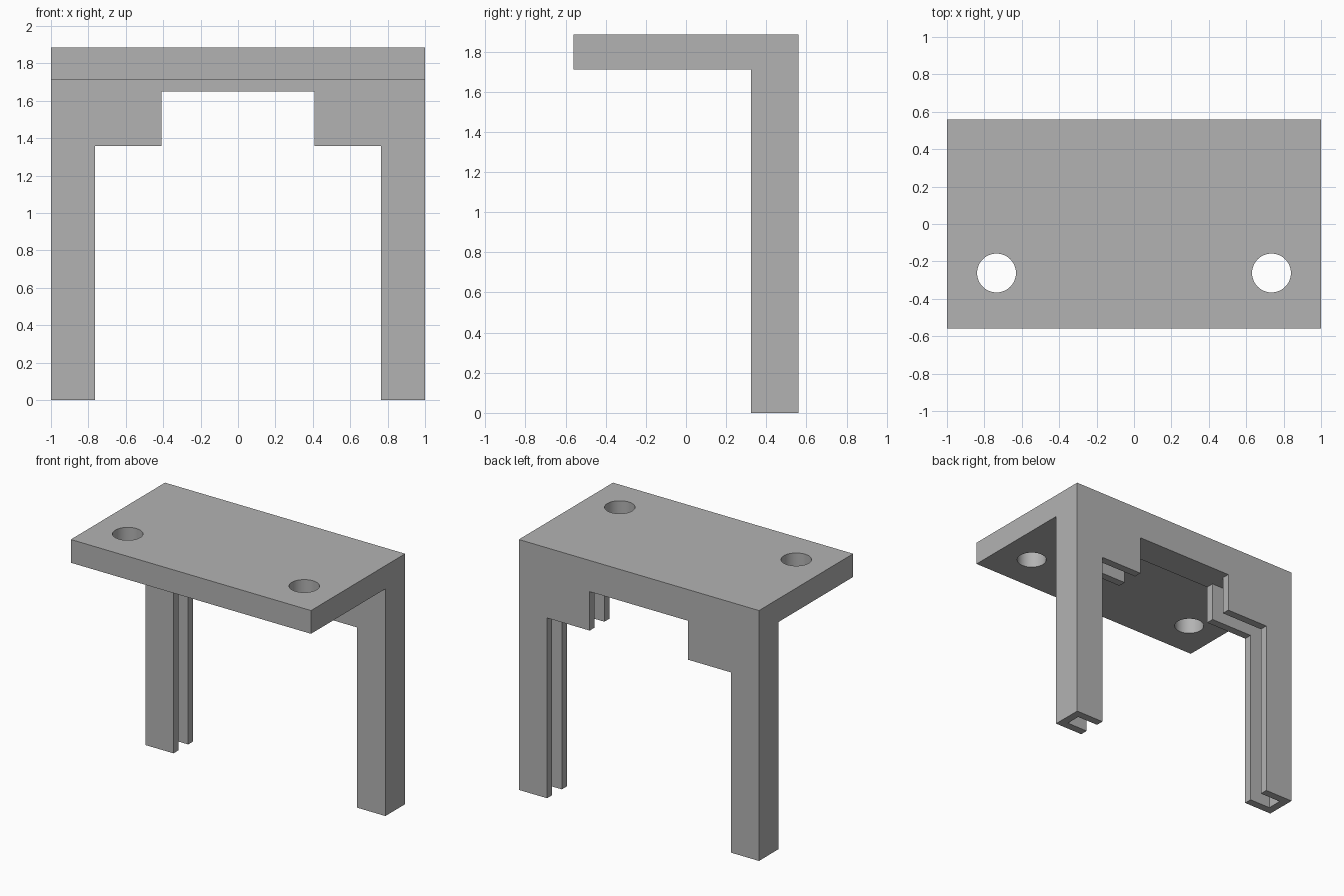
import bpy
import bmesh
import math
from mathutils import Vector

default = bpy.data.objects.get("Cube")
if default:
    bpy.data.objects.remove(default, do_unlink=True)

WALL = 0.06
BACK, INNER = 0.56, 0.325      # y range of the upright
TOP, SHELF = 1.885, 1.71       # z range of the shelf
CEILING = SHELF - WALL

grey = bpy.data.materials.new("plain grey")
grey.use_nodes = True
colour = (0.45, 0.45, 0.45, 1)
grey.diffuse_color = colour
grey.node_tree.nodes["Principled BSDF"].inputs["Base Color"].default_value = colour


def extrude_profile(name, points, direction):
    """Solid made by pushing a closed profile along a direction."""
    bm = bmesh.new()
    face = bm.faces.new([bm.verts.new(p) for p in points])
    moved = bmesh.ops.extrude_face_region(bm, geom=[face])["geom"]
    bmesh.ops.translate(bm, vec=Vector(direction),
                        verts=[v for v in moved if isinstance(v, bmesh.types.BMVert)])
    bmesh.ops.recalc_face_normals(bm, faces=bm.faces[:])
    mesh = bpy.data.meshes.new(name)
    bm.to_mesh(mesh)
    bm.free()
    mesh.materials.append(grey)
    obj = bpy.data.objects.new(name, mesh)
    bpy.context.collection.objects.link(obj)
    return obj


def cut(target, cutter):
    """Subtract the cutter, then discard it."""
    cutter.hide_render = True
    mod = target.modifiers.new("cut", 'BOOLEAN')
    mod.operation, mod.solver, mod.object = 'DIFFERENCE', 'EXACT', cutter
    bpy.ops.object.select_all(action='DESELECT')
    bpy.context.view_layer.objects.active = target
    target.select_set(True)
    bpy.ops.object.modifier_apply(modifier=mod.name)
    bpy.data.objects.remove(cutter, do_unlink=True)


# L-shaped bracket: shelf on top of the upright
side = [(-BACK, TOP), (BACK, TOP), (BACK, 0), (INNER, 0), (INNER, SHELF), (-BACK, SHELF)]
bracket = extrude_profile("bracket", [(-1, y, z) for y, z in side], (2, 0, 0))

# Stepped opening between the legs
half = [(0.765, -0.1), (0.765, 1.357), (0.41, 1.357), (0.41, CEILING)]
opening = half + [(-x, z) for x, z in reversed(half)]
cut(bracket, extrude_profile("opening_cutter",
                             [(x, INNER - 0.1, z) for x, z in opening], (0, 0.5, 0)))

# Slot hollowing the legs and corners, open inwards and downwards
w = 1 - WALL
slot = [(-w, -0.1), (w, -0.1), (w, CEILING), (-w, CEILING)]
cut(bracket, extrude_profile("slot_cutter", [(x, INNER + WALL, z) for x, z in slot],
                             (0, BACK - INNER - 2 * WALL, 0)))

# Screw holes through the shelf
for sx in (-1, 1):
    ring = [(sx * 0.735 + 0.104 * math.cos(a), -0.262 + 0.104 * math.sin(a), SHELF - 0.1)
            for a in (math.tau * i / 48 for i in range(48))]
    cut(bracket, extrude_profile("hole_cutter", ring, (0, 0, 0.4)))

bpy.ops.object.shade_smooth_by_angle(angle=math.radians(30))
